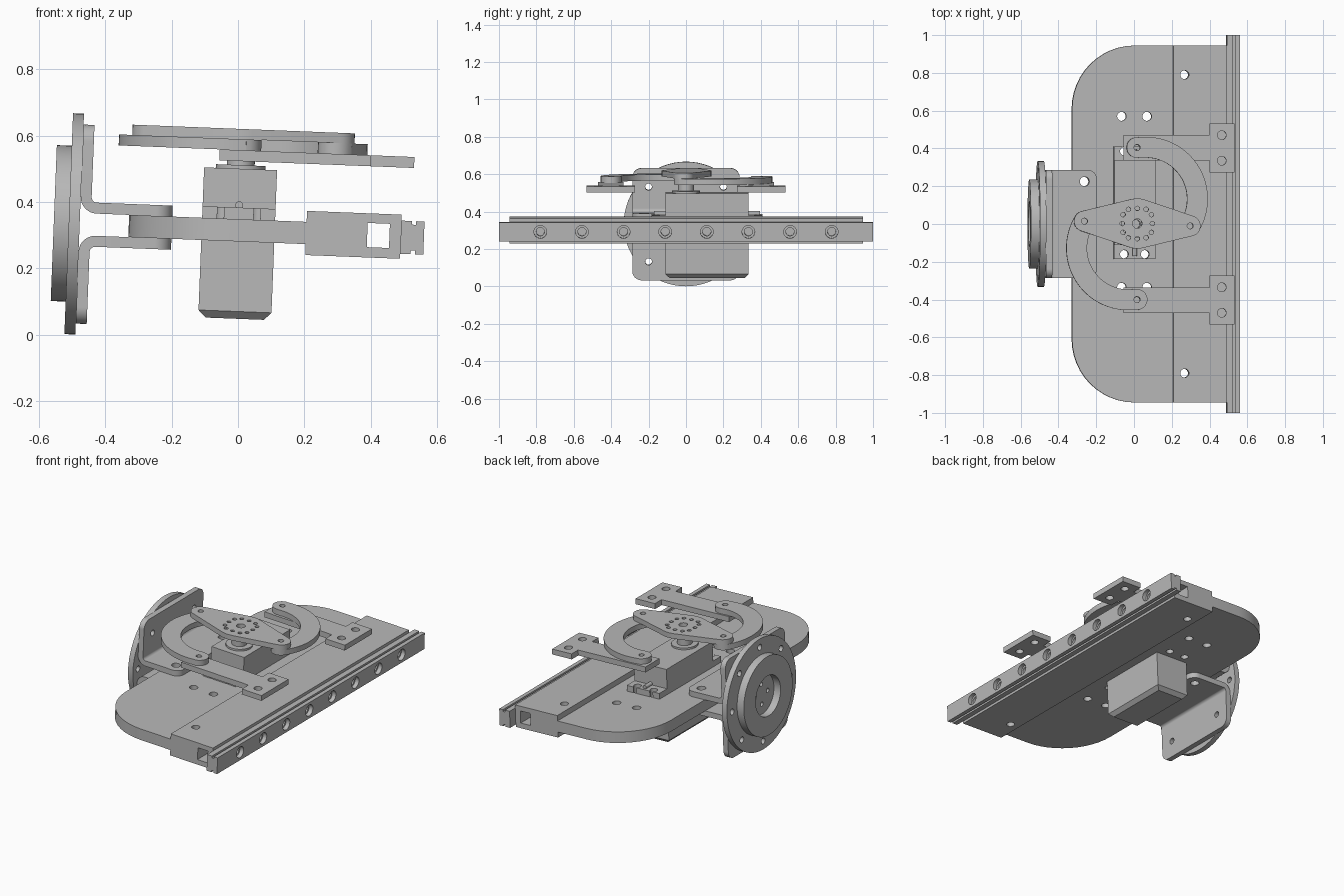
import bpy, bmesh
from math import pi, cos, sin, atan2, hypot, radians
from mathutils import Matrix, Vector
from mathutils.geometry import convex_hull_2d

if "Cube" in bpy.data.objects:
    bpy.data.objects.remove(bpy.data.objects["Cube"])

grey = bpy.data.materials.new("metal_grey")
grey.use_nodes = True
GREY = (0.48, 0.48, 0.48, 1)
grey.diffuse_color = GREY
grey.node_tree.nodes["Principled BSDF"].inputs["Base Color"].default_value = GREY

# The whole assembly leans slightly to its left
PIVOT = Vector((0, 0, 0.3))
TILT = Matrix.Translation(PIVOT) @ Matrix.Rotation(radians(2.25), 4, 'Y') @ Matrix.Translation(-PIVOT)
AXES = {
    'x': Matrix(((0, 0, 1, 0), (1, 0, 0, 0), (0, 1, 0, 0), (0, 0, 0, 1))),
    'y': Matrix(((1, 0, 0, 0), (0, 0, -1, 0), (0, 1, 0, 0), (0, 0, 0, 1))),
    'z': Matrix.Identity(4),
}
parts = []


def arc(cx, cy, r, a0, a1, n=12):
    return [(cx + r * cos(a0 + (a1 - a0) * i / n), cy + r * sin(a0 + (a1 - a0) * i / n))
            for i in range(n + 1)]


def circle(cx, cy, r, n=32):
    return arc(cx, cy, r, 0, 2 * pi, n)[:-1]


def rect(x0, y0, x1, y1, radii=(0, 0, 0, 0)):
    """Rectangle with a radius for each corner, anticlockwise from lower left."""
    pts = []
    corners = ((x0, y0, 1, 1), (x1, y0, -1, 1), (x1, y1, -1, -1), (x0, y1, 1, -1))
    for k, ((x, y, sx, sy), r) in enumerate(zip(corners, radii)):
        if r:
            a = pi + k * pi / 2
            pts += arc(x + sx * r, y + sy * r, r, a, a + pi / 2)
        else:
            pts.append((x, y))
    return pts


def plate(name, outline, lo, hi, axis='z', holes=()):
    """Fill an outline with holes and extrude it from lo to hi along an axis."""
    curve = bpy.data.curves.new(name, 'CURVE')
    curve.dimensions = '2D'
    curve.fill_mode = 'BOTH'
    curve.extrude = (hi - lo) / 2
    for loop in (outline, *holes):
        spline = curve.splines.new('POLY')
        spline.points.add(len(loop) - 1)
        for p, (x, y) in zip(spline.points, loop):
            p.co = (x, y, 0, 1)
        spline.use_cyclic_u = True
    temp = bpy.data.objects.new(name + "_temp", curve)
    bpy.context.collection.objects.link(temp)
    mesh = bpy.data.meshes.new_from_object(temp.evaluated_get(bpy.context.evaluated_depsgraph_get()))
    bpy.data.objects.remove(temp)
    bpy.data.curves.remove(curve)
    mesh.transform(TILT @ AXES[axis] @ Matrix.Translation((0, 0, (lo + hi) / 2)))
    bm = bmesh.new()
    bm.from_mesh(mesh)
    bmesh.ops.remove_doubles(bm, verts=bm.verts, dist=1e-5)
    bmesh.ops.recalc_face_normals(bm, faces=bm.faces)
    bm.to_mesh(mesh)
    bm.free()
    mesh.name = name
    mesh.materials.clear()
    mesh.materials.append(grey)
    ob = bpy.data.objects.new(name, mesh)
    bpy.context.collection.objects.link(ob)
    parts.append(ob)
    return ob


SIDES = ((1, "back"), (-1, "front"))
bracket_holes = [circle(-0.265, s * 0.225, 0.025) for s in (1, -1)]
tab_holes = [circle(x, y, 0.022) for x in (-0.055, 0.055) for y in (-0.16, 0.385)]

# Base board with rounded left corners
board_holes = [circle(x, y, 0.024) for x in (-0.067, 0.067) for y in (-0.335, 0.57)]
plate("base_board", rect(-0.33, -0.945, 0.205, 0.945, (0.335, 0, 0, 0.335)), 0.281, 0.348,
      holes=board_holes + tab_holes + bracket_holes)

# Edge beam: solid inner block and hollow outer channel
plate("beam_block", rect(0.205, -0.945, 0.375, 0.945), 0.248, 0.381,
      holes=[circle(0.265, s * 0.79, 0.023) for s in (1, -1)])
plate("beam_channel", rect(0.375, 0.248, 0.49, 0.381), -0.945, 0.945, 'y',
      holes=[rect(0.389, 0.279, 0.456, 0.352)])

# Grooved rail with counterbored holes
for name, lo, hi, half, r in (("rail_back", 0.49, 0.522, 0.05, 0.022),
                              ("rail_web", 0.522, 0.535, 0.039, 0.022),
                              ("rail_face", 0.535, 0.56, 0.05, 0.034)):
    plate(name, rect(-1, 0.313 - half, 1, 0.313 + half), lo, hi, 'x',
          holes=[circle((i - 3.5) * 0.2225, 0.313, r) for i in range(8)])

# Servo: body with bevelled bottom, mounting tabs, ribs and shaft
body = plate("servo_body", rect(-0.11, -0.11, 0.11, 0.335), 0.048, 0.5)
bm = bmesh.new()
bm.from_mesh(body.data)
bottom = [e for e in bm.edges if all(v.co.z < 0.1 for v in e.verts) and len(e.link_faces) == 2
          and e.calc_face_angle() > 1]
bmesh.ops.bevel(bm, geom=bottom, offset=0.022, segments=1, affect='EDGES')
bm.to_mesh(body.data)
bm.free()


def slotted_tab(name, y_in, y_hole, y_out):
    d = 1 if y_out > y_hole else -1
    pts = [(-0.11, y_in), (-0.11, y_out)]
    for x in (-0.055, 0.055):
        a = d * pi / 2
        pts += [(x - 0.01, y_out)]
        pts += arc(x, y_hole, 0.022, a + d * 0.47, a + d * (2 * pi - 0.47), 20)
        pts += [(x + 0.01, y_out)]
    pts += [(0.11, y_out), (0.11, y_in)]
    plate(name, pts, 0.348, 0.383)


slotted_tab("servo_tab_front", -0.11, -0.16, -0.185)
slotted_tab("servo_tab_back", 0.335, 0.385, 0.41)
plate("servo_rib_front", circle(0, 0.39, 0.012, 16), 0.11, 0.17, 'y')
plate("servo_rib_back", circle(0, 0.39, 0.012, 16), -0.395, -0.335, 'y')
plate("servo_collar", circle(0, 0, 0.075), 0.5, 0.511)
plate("servo_shaft", circle(0, 0, 0.042), 0.511, 0.589, holes=[circle(0, 0, 0.022)])

# Horn: tapered lever with groups of small holes
PIN_X, PIN_Y = 0.28, -0.0125
CX, CY = 0.005, 0.0025
ends = [(CX + s * PIN_X, CY + s * PIN_Y) for s in (1, -1)]
cloud = circle(CX, CY, 0.133) + circle(*ends[0], 0.055) + circle(*ends[1], 0.055)
hull = [cloud[i] for i in convex_hull_2d([Vector(p) for p in cloud])]
horn_holes = [circle(x, y, 0.016, 16) for x, y in ends] + [circle(CX, CY, 0.025)]
for t in (-0.047, 0, 0.047):
    for s in (1, -1):
        side = s * (0.08 if t == 0 else 0.075)
        horn_holes += [circle(CX + side, CY + t, 0.012, 12), circle(CX + t, CY + side, 0.012, 12)]
plate("servo_horn", hull, 0.589, 0.62, holes=horn_holes)

# Two curved links and the flat bars they pull, opposite each other
AX, AY, R, HALF = 0.051, 0.1325, 0.274, 0.055
pin_a, pin_b = (0.005, 0.405), ends[0]
a1 = atan2(pin_a[1] - AY, pin_a[0] - AX)
a0 = atan2(pin_b[1] - AY, pin_b[0] - AX)
link = (arc(AX, AY, R + HALF, a0, a1, 32) + arc(*pin_a, HALF, a1, a1 + pi)
        + arc(AX, AY, R - HALF, a1, a0, 32) + arc(*pin_b, HALF, a0 + pi, a0 + 2 * pi))
for s, side in SIDES:
    def turn(loop):
        return [(CX + s * (x - CX), CY + s * (y - CY)) for x, y in loop]
    plate("curved_link_" + side, turn(link), 0.556, 0.589,
          holes=[turn(circle(*p, 0.016, 16)) for p in (pin_a, pin_b)])
    plate("pull_bar_" + side, rect(-0.065, s * 0.335, 0.39, s * 0.47), 0.523, 0.556,
          holes=[circle(0.005, s * 0.403, 0.016, 16)])
    plate("pull_bar_pad_" + side, rect(0.39, s * 0.272, 0.522, s * 0.533), 0.523, 0.556,
          holes=[circle(0.455, s * y, 0.023) for y in (0.335, 0.47)])

# Pair of bent brackets, mirrored about the board
MID, BEND = 0.3145, 0.05
for s, side in ((1, "upper"), (-1, "lower")):
    def span(a, b):
        return sorted((MID + s * a, MID + s * b))
    plate(side + "_bracket_foot", rect(BEND - 0.478, -0.287, -0.2, 0.287, (0, 0.05, 0.05, 0)),
          *span(0.0335, 0.0665), holes=bracket_holes)
    lo, hi = span(0.0335 + BEND, 0.3)
    radii = (0, 0, 0.05, 0.05) if s > 0 else (0.05, 0.05, 0, 0)
    plate(side + "_bracket_flange", rect(-0.287, lo, 0.287, hi, radii), -0.478, -0.445, 'x',
          holes=[circle(y, MID + s * 0.2, 0.018) for y in (-0.2, 0.2)])
    bend = arc(0, 0, BEND, pi, 1.5 * pi) + arc(0, 0, BEND - 0.033, 1.5 * pi, pi)
    plate(side + "_bracket_bend",
          [(BEND - 0.478 + x, MID + s * (0.0335 + BEND + y)) for x, y in bend],
          -0.287, 0.287, 'y')

# Round mounting flange with raised ring
ring_holes = [circle(0.283 * cos(i * pi / 4), MID + 0.283 * sin(i * pi / 4), 0.018) for i in range(8)]
hub_holes = [circle(0.06 * cos(i * pi / 2), MID + 0.06 * sin(i * pi / 2), 0.013, 16) for i in range(4)]
plate("mount_disc", circle(0, MID, 0.333, 64), -0.511, -0.478, 'x', holes=ring_holes + hub_holes)
plate("mount_ring", circle(0, MID, 0.235, 64), -0.556, -0.511, 'x', holes=[circle(0, MID, 0.12, 48)])

# Smooth round walls, keep edges sharp
bpy.ops.object.select_all(action='DESELECT')
for ob in parts:
    ob.select_set(True)
bpy.context.view_layer.objects.active = parts[0]
bpy.ops.object.shade_smooth_by_angle(angle=radians(30))
